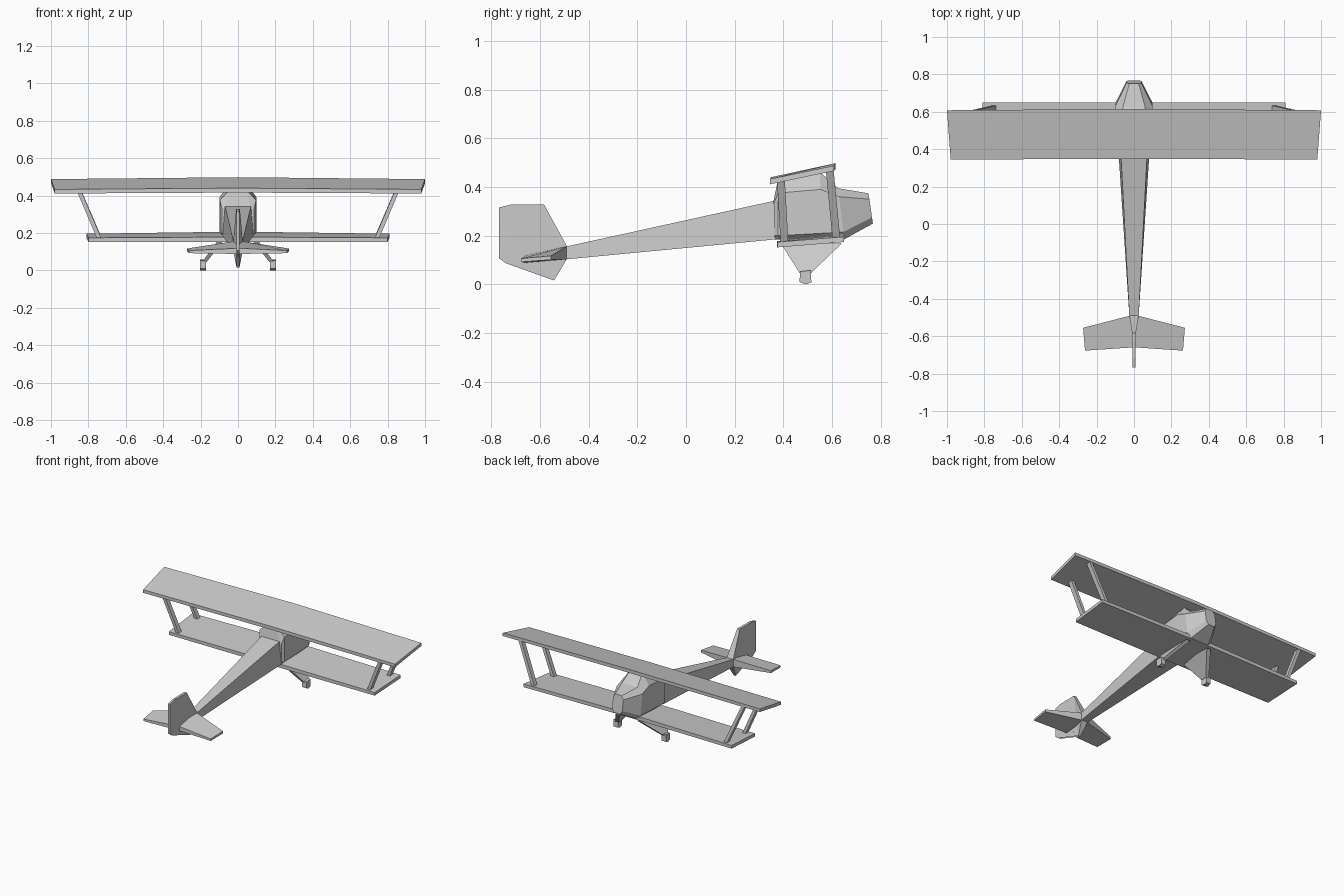
import bpy, bmesh

if "Cube" in bpy.data.objects:
    bpy.data.objects.remove(bpy.data.objects["Cube"])


def loft(name, rings):
    """Skin a list of equal-length point rings and cap both ends."""
    bm = bmesh.new()
    loops = [[bm.verts.new(p) for p in ring] for ring in rings]
    n = len(loops[0])
    for a, b in zip(loops, loops[1:]):
        for i in range(n):
            j = (i + 1) % n
            bm.faces.new((a[i], a[j], b[j], b[i]))
    caps = [bm.faces.new(loops[0][::-1]), bm.faces.new(loops[-1])]
    bmesh.ops.triangulate(bm, faces=caps)
    bmesh.ops.recalc_face_normals(bm, faces=bm.faces[:])
    mesh = bpy.data.meshes.new(name)
    bm.to_mesh(mesh)
    bm.free()
    obj = bpy.data.objects.new(name, mesh)
    bpy.context.collection.objects.link(obj)
    return obj


def octagon(y_bot, y_top, zb, zl, zu, zt, b, w, t):
    """Chamfered body section, leaning from y_bot to y_top."""
    half = []
    for x, z in ((b, zb), (w, zl), (w, zu), (t, zt)):
        half.append((x, y_bot + (y_top - y_bot) * (z - zb) / (zt - zb), z))
    return half + [(-x, y, z) for x, y, z in reversed(half)]


def wing_section(xl, xt, yl, yt, zl, zt, th):
    """Flat slab section: l = leading edge, t = trailing edge, z at the top."""
    return [(xl, yl, zl), (xt, yt, zt), (xt, yt, zt - th), (xl, yl, zl - th)]


def flip(ring):
    return [(-x, y, z) for x, y, z in ring]


# Engine nose and cabin
loft("nose", [
    octagon(0.65, 0.625, 0.185, 0.215, 0.36, 0.395, 0.07, 0.1, 0.06),
    octagon(0.768, 0.75, 0.25, 0.275, 0.35, 0.374, 0.025, 0.04, 0.025)])
loft("cabin", [
    octagon(0.365, 0.36, 0.183, 0.2, 0.33, 0.345, 0.075, 0.085, 0.065),
    octagon(0.378, 0.378, 0.184, 0.2, 0.375, 0.43, 0.075, 0.097, 0.045),
    octagon(0.56, 0.55, 0.185, 0.21, 0.39, 0.462, 0.075, 0.1, 0.045),
    octagon(0.65, 0.625, 0.185, 0.215, 0.36, 0.395, 0.07, 0.1, 0.06)])

# Tapered tail boom
loft("tail_boom", [
    [(s * x, y, z) for s, x, z in ((1, b, zb), (1, t, zt), (-1, t, zt), (-1, b, zb))]
    for y, zb, zt, b, t in ((0.37, 0.185, 0.345, 0.082, 0.07),
                            (-0.49, 0.103, 0.156, 0.025, 0.025))])

# Wings
tip = wing_section(1.0, 0.98, 0.608, 0.345, 0.488, 0.433, 0.022)
mid = wing_section(0, 0, 0.615, 0.348, 0.498, 0.44, 0.024)
loft("upper_wing", [flip(tip), mid, tip])
tip = wing_section(0.81, 0.80, 0.65, 0.376, 0.196, 0.174, 0.022)
root = wing_section(0.09, 0.09, 0.65, 0.374, 0.206, 0.178, 0.026)
loft("lower_wing", [flip(tip), flip(root), root, tip])

# Tailplane, thick at the leading root
tip = [(0.272, -0.555, 0.117), (0.262, -0.677, 0.106),
       (0.262, -0.677, 0.092), (0.272, -0.555, 0.101)]
root = [(0.02, -0.49, 0.156), (0.01, -0.66, 0.118),
        (0.01, -0.66, 0.088), (0.02, -0.49, 0.103)]
loft("tailplane", [flip(tip), flip(root), root, tip])

# Fin, rudder and tail skid as one upright blade (y, z, half thickness)
blade = [(-0.768, 0.107, 0.007), (-0.768, 0.316, 0.007), (-0.719, 0.328, 0.008),
         (-0.583, 0.328, 0.01), (-0.489, 0.156, 0.025), (-0.489, 0.105, 0.025),
         (-0.542, 0.016, 0.008), (-0.595, 0.07, 0.009), (-0.669, 0.09, 0.008),
         (-0.739, 0.086, 0.007)]
loft("fin", [[(s * h, y, z) for y, z, h in blade] for s in (-1, 1)])

# Wing struts, undercarriage legs and wheels on both sides
struts = {"front_strut": ((0.745, 0.618, 0.185), (0.87, 0.59, 0.475)),
          "rear_strut": ((0.74, 0.405, 0.165), (0.852, 0.39, 0.43))}
for side, s in (("left", -1), ("right", 1)):
    for name, ends in struts.items():
        loft(f"{side}_{name}", [
            [(s * (x + a * 0.012), y + b * 0.016, z)
             for a, b in ((-1, -1), (1, -1), (1, 1), (-1, 1))]
            for x, y, z in ends])
    loft(f"{side}_leg", [
        [(s * (x + dx), y, z) for dx, y in ((-h, y0), (h, y0), (h, y1), (-h, y1))]
        for x, z, y0, y1, h in ((0.085, 0.168, 0.39, 0.64, 0.016),
                                (0.18, 0.045, 0.468, 0.512, 0.012))])
    loft(f"{side}_wheel", [
        [(s * x, y, z) for y, z in ((0.468, 0.053), (0.467, 0.01), (0.492, 0.0),
                                    (0.515, 0.008), (0.513, 0.058))]
        for x in (0.17, 0.204)])
